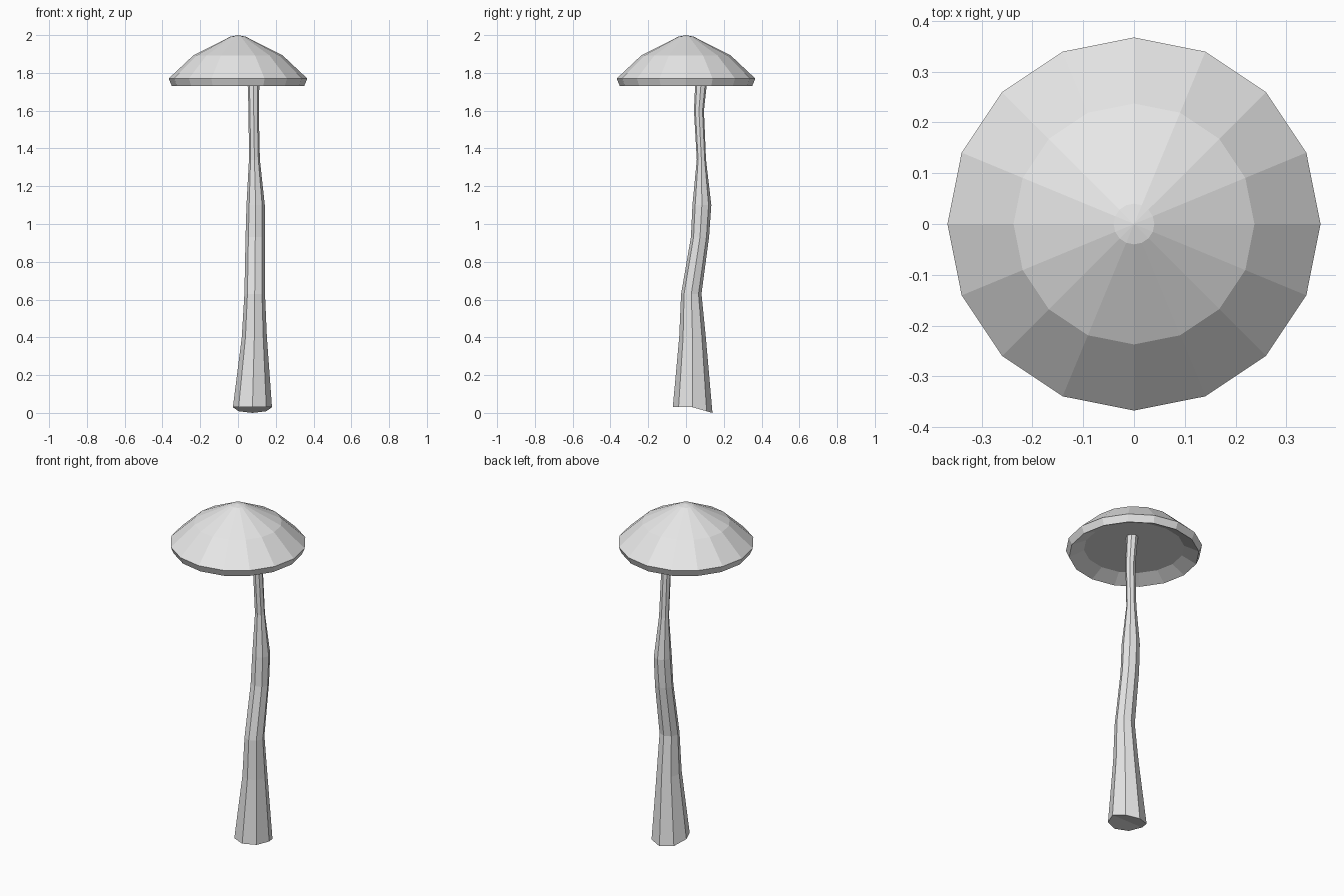
import bpy
import bmesh
from math import cos, sin, tau

cube = bpy.data.objects.get("Cube")
if cube:
    bpy.data.objects.remove(cube, do_unlink=True)

grey = bpy.data.materials.new("plain grey")
grey.use_nodes = True
GREY = (0.8, 0.8, 0.8, 1)
grey.diffuse_color = GREY
grey.node_tree.nodes["Principled BSDF"].inputs["Base Color"].default_value = GREY


def ring(bm, sides, x, y, z, rx, ry):
    """Add one horizontal elliptical loop of vertices."""
    angles = [tau * i / sides for i in range(sides)]
    return [bm.verts.new((x + rx * cos(a), y + ry * sin(a), z)) for a in angles]


def bridge(bm, a, b):
    """Join two loops of equal length with quads."""
    for i in range(len(a)):
        j = (i + 1) % len(a)
        bm.faces.new((a[i], a[j], b[j], b[i]))


def loft(bm, rings):
    for a, b in zip(rings, rings[1:]):
        bridge(bm, a, b)


def finish(bm, name):
    bmesh.ops.recalc_face_normals(bm, faces=bm.faces)
    mesh = bpy.data.meshes.new(name)
    bm.to_mesh(mesh)
    bm.free()
    mesh.materials.append(grey)
    obj = bpy.data.objects.new(name, mesh)
    bpy.context.collection.objects.link(obj)
    return obj


# Cap: faceted dome, turned-in rim and shallow recessed underside
CAP_PROFILE = [(0.27, 1.77), (0.35, 1.73), (0.367, 1.77), (0.237, 1.892), (0.04, 1.992)]
bm = bmesh.new()
rings = [ring(bm, 16, 0, 0, z, r, r) for r, z in CAP_PROFILE]
loft(bm, rings)
bm.faces.new(rings[0])
tip = bm.verts.new((0, 0, 2))
for i, v in enumerate(rings[-1]):
    bm.faces.new((v, rings[-1][(i + 1) % 16], tip))
finish(bm, "cap")

# Stem: wavering, tapering eight-sided stalk as (height, left, right, front, back)
STEM = [
    (0.03, -0.027, 0.18, -0.07, 0.14),
    (0.4, 0.02, 0.153, -0.036, 0.105),
    (0.63, 0.034, 0.143, -0.026, 0.082),
    (0.93, 0.04, 0.143, 0.026, 0.122),
    (1.1, 0.045, 0.142, 0.034, 0.134),
    (1.34, 0.058, 0.116, 0.057, 0.106),
    (1.6, 0.056, 0.11, 0.042, 0.095),
    (1.775, 0.05, 0.114, 0.05, 0.114),
]
bm = bmesh.new()
rings = [
    ring(bm, 8, (x0 + x1) / 2, (y0 + y1) / 2, z, (x1 - x0) / 2, (y1 - y0) / 2)
    for z, x0, x1, y0, y1 in STEM
]
loft(bm, rings)
bm.faces.new(rings[-1])

# Foot: flat at the front, sloping down to the ground at the back
foot = rings[0]
for i, v in enumerate(foot):
    v.co.z -= 0.03 * max(0, sin(tau * i / 8))
bm.faces.new([foot[i] for i in (4, 5, 6, 7, 0)])
bm.faces.new(foot[:5])
finish(bm, "stem")
